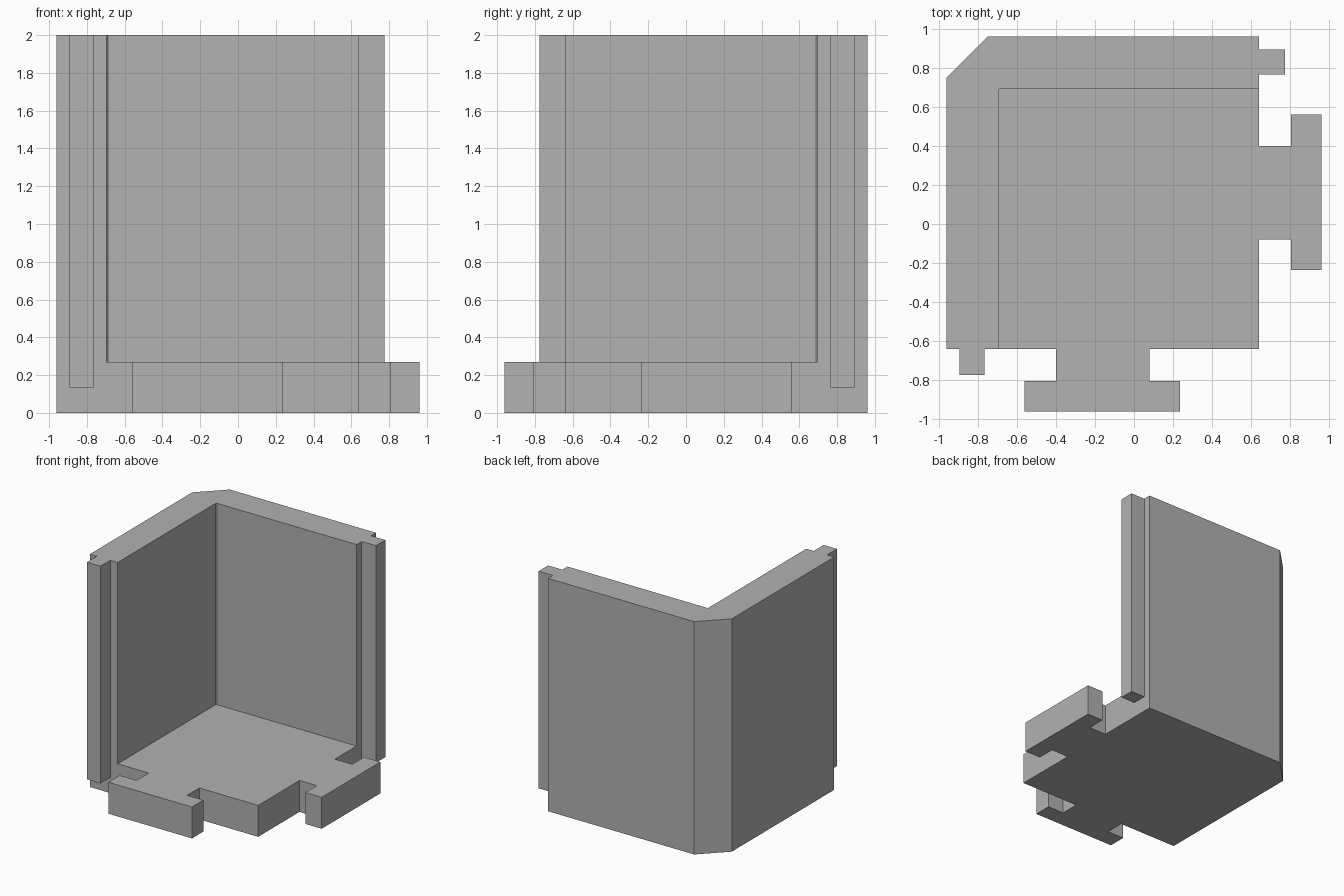
import bpy
import bmesh

cube = bpy.data.objects.get("Cube")
if cube:
    bpy.data.objects.remove(cube, do_unlink=True)

GREY = (0.445, 0.445, 0.445, 1)
mat = bpy.data.materials.new("plain_grey")
mat.use_nodes = True
mat.diffuse_color = GREY
mat.node_tree.nodes["Principled BSDF"].inputs["Base Color"].default_value = GREY

# Main dimensions
OUT, END, INNER, CHAMFER = 0.96, 0.64, 0.695, 0.75
FLOOR_TOP, RIB_BOTTOM, TOP = 0.27, 0.135, 2.0


def mirrored(points):
    """Reflect a plan outline across the diagonal between the two open sides."""
    return [(-y, -x) for x, y in reversed(points)]


def prism(name, outline, z0, z1):
    """Extrude a plan outline between two heights."""
    bm = bmesh.new()
    base = bm.faces.new([bm.verts.new((x, y, z0)) for x, y in outline])
    grown = bmesh.ops.extrude_face_region(bm, geom=[base], use_keep_orig=True)
    top = [v for v in grown["geom"] if isinstance(v, bmesh.types.BMVert)]
    bmesh.ops.translate(bm, verts=top, vec=(0, 0, z1 - z0))
    bmesh.ops.recalc_face_normals(bm, faces=bm.faces)
    mesh = bpy.data.meshes.new(name)
    bm.to_mesh(mesh)
    bm.free()
    mesh.materials.append(mat)
    obj = bpy.data.objects.new(name, mesh)
    bpy.context.scene.collection.objects.link(obj)
    return obj


# Floor with a T-shaped connector on each open side
right_half = [(END, -END), (END, -0.08), (0.805, -0.08), (0.805, -0.235),
              (OUT, -0.235), (OUT, 0.56), (0.805, 0.56), (0.805, 0.40),
              (END, 0.40), (END, OUT), (-CHAMFER, OUT)]
prism("floor", right_half + mirrored(right_half)[:-1], 0, FLOOR_TOP)

# Corner walls with a chamfered outer corner and a tiny inner bevel
wall_half = [(-INNER + 0.008, INNER), (END, INNER), (END, OUT), (-CHAMFER, OUT)]
prism("corner_walls", wall_half + mirrored(wall_half), FLOOR_TOP, TOP)

# Tongue on the free end of each wall
rib = [(END, 0.765), (0.775, 0.765), (0.775, 0.893), (END, 0.893)]
prism("back_wall_tongue", rib, RIB_BOTTOM, TOP)
prism("right_wall_tongue", mirrored(rib), RIB_BOTTOM, TOP)
